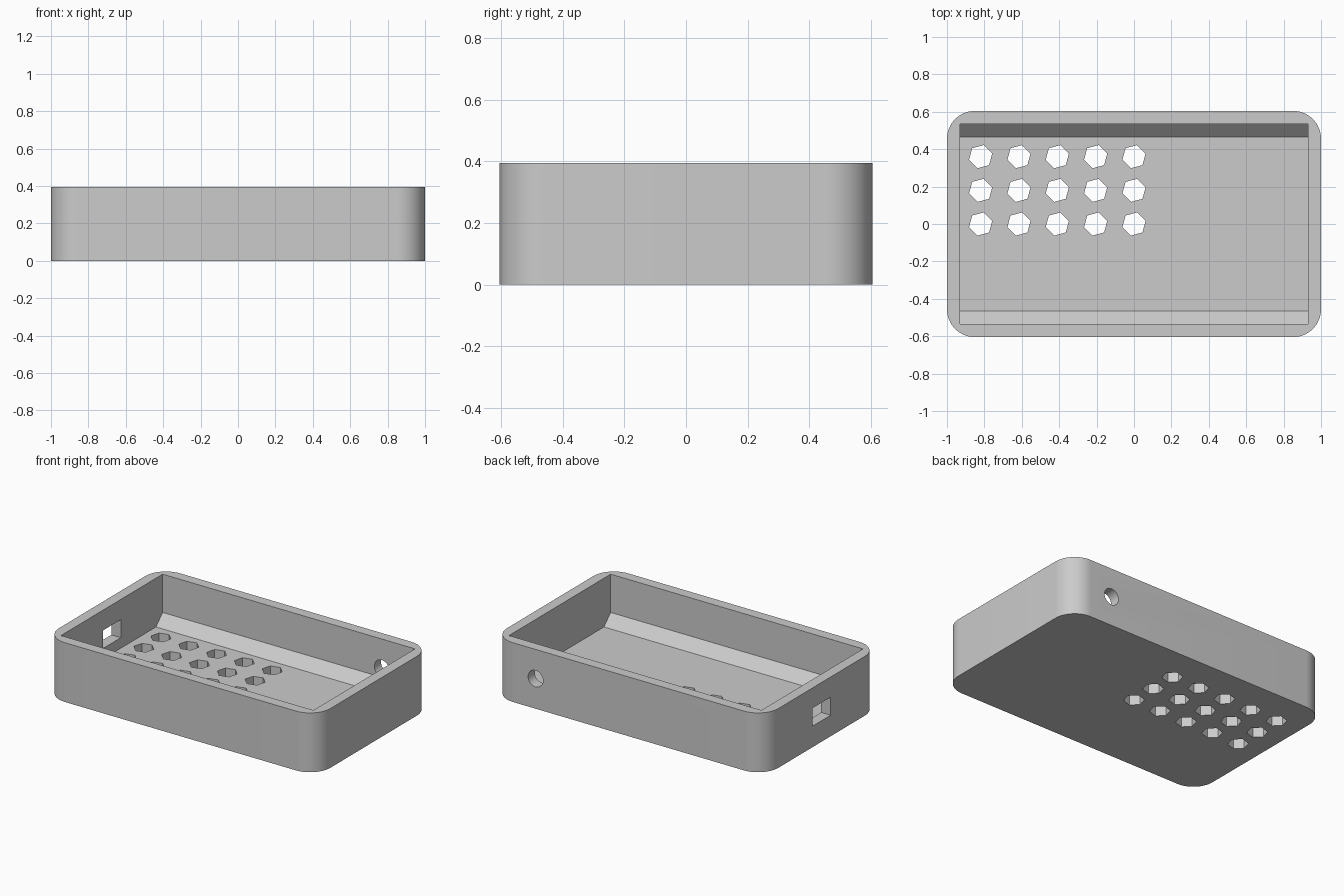
import bpy
import bmesh
from math import cos, sin, pi, radians
from mathutils import Matrix

cube = bpy.data.objects.get("Cube")
if cube:
    bpy.data.objects.remove(cube, do_unlink=True)

HX, HY, HEIGHT = 1.0, 0.605, 0.395   # half length, half depth, height
WALL, RADIUS = 0.07, 0.15

grey = bpy.data.materials.new("Plain Grey")
grey.use_nodes = True
colour = (0.6, 0.6, 0.6, 1)
grey.diffuse_color = colour
grey.node_tree.nodes["Principled BSDF"].inputs["Base Color"].default_value = colour


def prism(name, outline, depth, matrix=Matrix()):
    """Extrude a flat outline along local z, then place it."""
    bm = bmesh.new()
    face = bm.faces.new([bm.verts.new((a, b, 0)) for a, b in outline])
    new = bmesh.ops.extrude_face_region(bm, geom=[face])["geom"]
    bmesh.ops.translate(bm, vec=(0, 0, depth),
                        verts=[v for v in new if isinstance(v, bmesh.types.BMVert)])
    bm.transform(matrix)
    bmesh.ops.recalc_face_normals(bm, faces=bm.faces)
    mesh = bpy.data.meshes.new(name)
    bm.to_mesh(mesh)
    bm.free()
    mesh.materials.append(grey)
    obj = bpy.data.objects.new(name, mesh)
    bpy.context.collection.objects.link(obj)
    return obj


def ring(radius, sides, turn=0.0):
    return [(radius * cos(turn + 2 * pi * i / sides),
             radius * sin(turn + 2 * pi * i / sides)) for i in range(sides)]


def rounded_rectangle(hx, hy, r, steps=16):
    points = []
    for corner, (sx, sy) in enumerate([(1, 1), (-1, 1), (-1, -1), (1, -1)]):
        for i in range(steps + 1):
            a = pi / 2 * (corner + i / steps)
            points.append((sx * (hx - r) + r * cos(a), sy * (hy - r) + r * sin(a)))
    return points


# Outer shell of the case
case = prism("case_tray", rounded_rectangle(HX, HY, RADIUS), HEIGHT)

# Local axes (a, b, depth) mapped to world (y, z, x)
along_x = Matrix(((0, 0, 1, 0), (1, 0, 0, 0), (0, 1, 0, 0), (0, 0, 0, 1)))

# Cavity with sloped strips along the front and back of the floor
ix, iy = HX - WALL, HY - WALL
half = [(iy - WALL, WALL), (iy, 2 * WALL), (iy, 0.6)]
section = half + [(-y, z) for y, z in reversed(half)]
cutters = [prism("cavity_cutter", section, 2 * ix,
                 Matrix.Translation((-ix, 0, 0)) @ along_x)]

# Hexagonal floor vents
for col in range(5):
    for row in range(3):
        cutters.append(prism("vent_cutter", ring(0.064, 6, radians(15)), 0.2,
                             Matrix.Translation((-0.205 * col, 0.18 * row, -0.1))))

# Rectangular socket opening in the end wall
cutters.append(prism("socket_cutter",
                     [(-0.095, 0.14), (0.095, 0.14), (0.095, 0.26), (-0.095, 0.26)],
                     0.2, Matrix.Translation((-1.06, 0, 0)) @ along_x))

# Round cable hole in the back wall
cutters.append(prism("cable_cutter", ring(0.055, 32), 0.2,
                     Matrix.Translation((0.685, 0.67, 0.2)) @ Matrix.Rotation(pi / 2, 4, 'X')))

# Cut everything out, then keep only the finished tray
for cutter in cutters:
    cutter.hide_render = True
    mod = case.modifiers.new(cutter.name, 'BOOLEAN')
    mod.operation = 'DIFFERENCE'
    mod.solver = 'EXACT'
    mod.object = cutter
graph = bpy.context.evaluated_depsgraph_get()
finished = bpy.data.meshes.new_from_object(case.evaluated_get(graph))
case.modifiers.clear()
case.data = finished
for cutter in cutters:
    bpy.data.objects.remove(cutter, do_unlink=True)

bpy.ops.object.select_all(action='DESELECT')
case.select_set(True)
bpy.context.view_layer.objects.active = case
bpy.ops.object.shade_smooth_by_angle(angle=radians(30))
